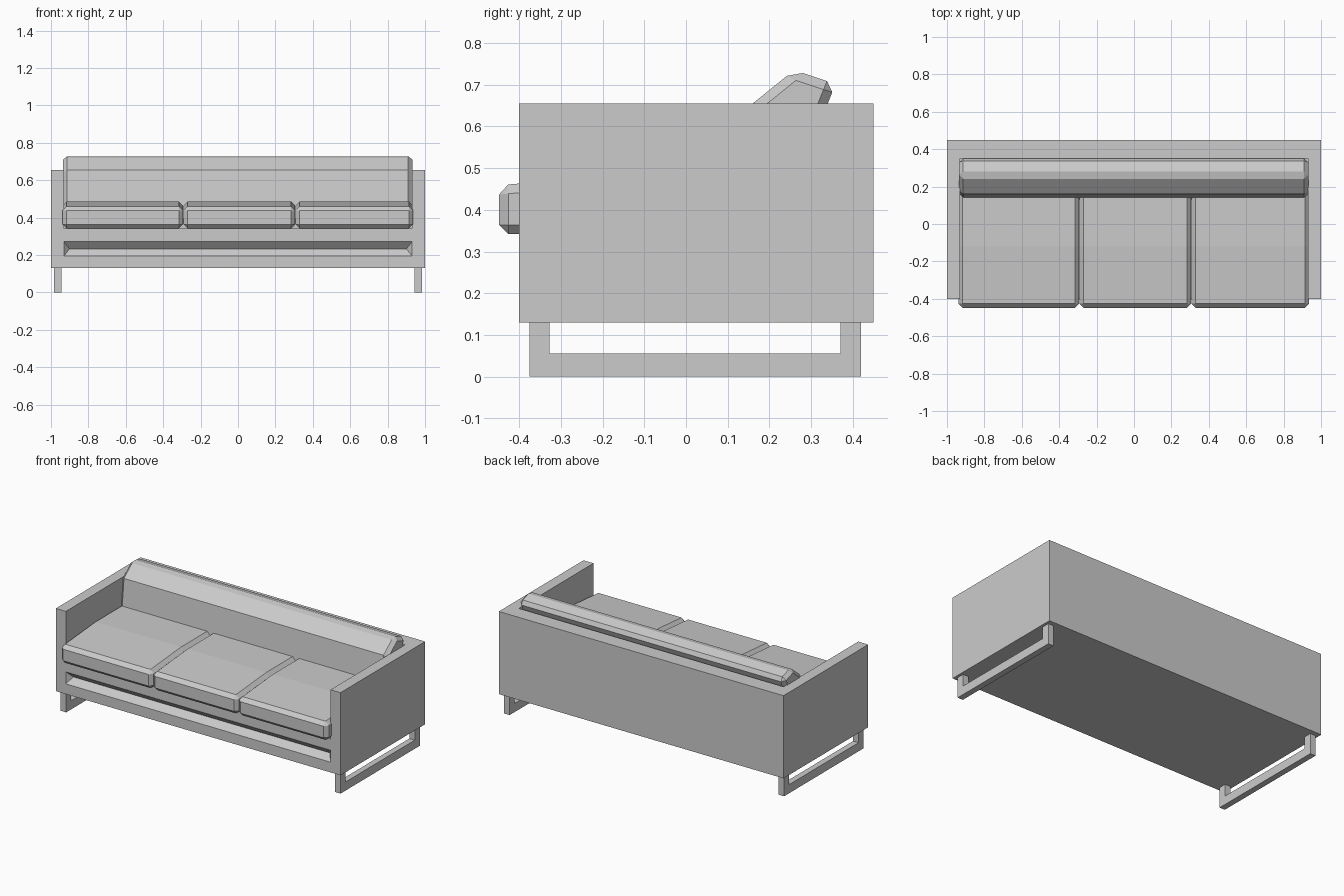
import bpy, bmesh
from math import radians

if "Cube" in bpy.data.objects:
    bpy.data.objects.remove(bpy.data.objects["Cube"])


def prism(name, profile, x0, x1, bevel=0.0, taper=None):
    """Extrude a (y, z) profile along x; chamfer the sharp edges if asked."""
    bm = bmesh.new()
    taper = taper or [0.0] * len(profile)
    a = [bm.verts.new((x0 + t, y, z)) for (y, z), t in zip(profile, taper)]
    b = [bm.verts.new((x1 - t, y, z)) for (y, z), t in zip(profile, taper)]
    n = len(profile)
    bm.faces.new(a)
    bm.faces.new(b[::-1])
    for i in range(n):
        j = (i + 1) % n
        bm.faces.new((a[i], b[i], b[j], a[j]))
    bmesh.ops.recalc_face_normals(bm, faces=bm.faces)
    me = bpy.data.meshes.new(name)
    bm.to_mesh(me)
    bm.free()
    ob = bpy.data.objects.new(name, me)
    bpy.context.collection.objects.link(ob)
    if bevel:
        m = ob.modifiers.new("chamfer", 'BEVEL')
        m.width = bevel
        m.segments = 1
        m.limit_method = 'ANGLE'
        m.angle_limit = radians(50)
    return ob


def box(name, x0, x1, y0, y1, z0, z1):
    return prism(name, [(y0, z0), (y1, z0), (y1, z1), (y0, z1)], x0, x1)


# Arms and sled legs, one of each per side
sled = [(-.375, 0), (.42, 0), (.42, .13), (.37, .13),
        (.37, .055), (-.327, .055), (-.327, .13), (-.375, .13)]
for side, s in (("left", -1), ("right", 1)):
    box(side + "_arm", *sorted((s * .93, s)), -.40, .45, .13, .655)
    prism(side + "_sled_leg", sled, *sorted((s * .945, s * .983)))

# Back panel and base
box("back_panel", -.93, .93, .35, .45, .13, .655)
base = box("base", -.93, .93, -.40, .35, .13, .342)

# V-shaped groove with mitred ends along the front of the base
cutter = prism("groove_cutter", [(-.41, .184), (-.365, .233), (-.41, .282)],
               -.94, .94, taper=[0, .04, 0])
cutter.hide_render = True
cutter.hide_viewport = True
cut = base.modifiers.new("groove", 'BOOLEAN')
cut.operation = 'DIFFERENCE'
cut.object = cutter
cut.solver = 'EXACT'

# Three seat cushions, front part sloping down to the edge
seat = [(-.448, .342), (.25, .342), (.25, .486), (-.12, .486), (-.448, .459)]
for i, (x0, x1) in enumerate([(-.938, -.294), (-.292, .306), (.308, .936)]):
    prism(f"seat_cushion_{i + 1}", seat, x0, x1, bevel=.022)

# Long leaning back cushion
back = [(.13, .37), (.16, .655), (.259, .735), (.359, .702), (.225, .37)]
prism("back_cushion", back, -.935, .932, bevel=.022)
